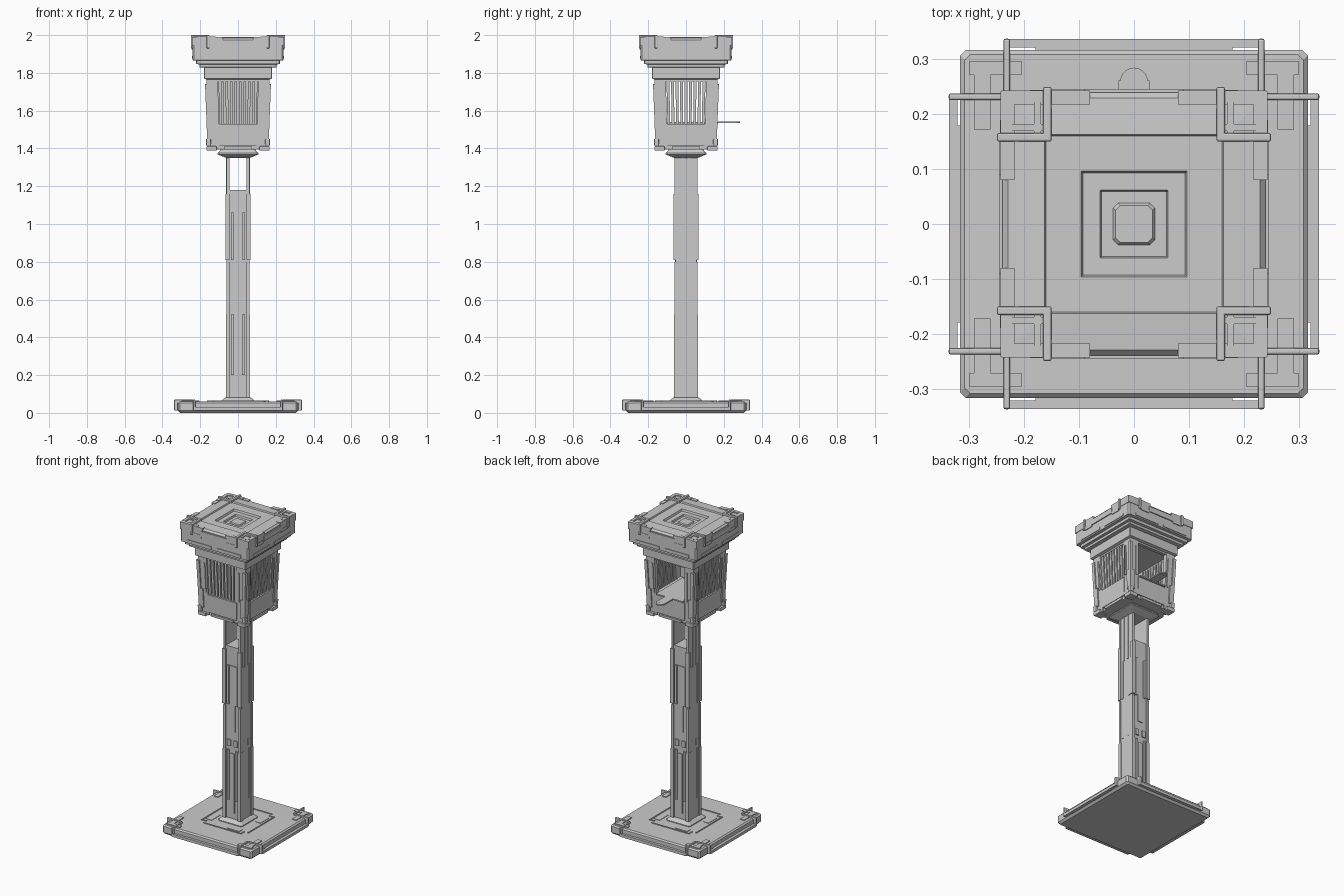
import bpy, bmesh
from math import pi
from mathutils import Matrix, Vector

ALL = (0, 1, 2, 3)   # quarter turns: 0 front, 1 right, 2 back, 3 left


def taper(z):
    # the lantern housing widens slightly towards the roof
    return 1 + 0.09 * max(0, min(1, (z - 1.39) / 0.38))


def finish(name, bm, bevel=0):
    bmesh.ops.recalc_face_normals(bm, faces=bm.faces)
    me = bpy.data.meshes.new(name)
    bm.to_mesh(me)
    bm.free()
    ob = bpy.data.objects.new(name, me)
    bpy.context.collection.objects.link(ob)
    if bevel:
        m = ob.modifiers.new("bevel", "BEVEL")
        m.width, m.segments = bevel, 2
    return ob


def part(name, boxes, turns=(0,), mirror=False, flare=False, bevel=0):
    """Boxes (x0,x1,y0,y1,z0,z1) repeated by quarter turns and x mirroring."""
    bm = bmesh.new()
    for t in turns:
        rot = Matrix.Rotation(t * pi / 2, 3, "Z")
        for s in ((1, -1) if mirror else (1,)):
            for x0, x1, y0, y1, z0, z1 in boxes:
                for v in bmesh.ops.create_cube(bm, size=1)["verts"]:
                    p = Vector((s * (x0 + (v.co.x + .5) * (x1 - x0)),
                                y0 + (v.co.y + .5) * (y1 - y0),
                                z0 + (v.co.z + .5) * (z1 - z0)))
                    p = rot @ p
                    if flare:
                        f = taper(p.z)
                        p.x, p.y = p.x * f, p.y * f
                    v.co = p
    return finish(name, bm, bevel)


def square_loft(name, profile, bevel=0):
    """Stack of chamfered square rings (half width, z, corner cut)."""
    bm = bmesh.new()
    rings = []
    for r, z, c in profile:
        pts = [(r, -r + c), (r, r - c), (r - c, r), (-r + c, r),
               (-r, r - c), (-r, -r + c), (-r + c, -r), (r - c, -r)]
        rings.append([bm.verts.new((x, y, z)) for x, y in pts])
    for a, b in zip(rings, rings[1:]):
        for i in range(8):
            j = (i + 1) % 8
            bm.faces.new((a[i], a[j], b[j], b[i]))
    bm.faces.new(rings[0])
    bm.faces.new(rings[-1])
    return finish(name, bm, bevel)


def corner_clamps(name, ridge, edge, inner, top, low, w):
    # paired hooks folding over the edges beside each corner
    part(name, [(ridge - w, ridge + w, -edge, -inner, top - 0.018, top),
                (ridge - w, ridge + w, -edge, -edge + 0.02, low, top)],
         ALL, True, bevel=0.004)


# --- base ---
square_loft("base_slab", [(0.305, 0, .008), (0.317, 0.012, .01), (0.317, 0.052, .01),
                          (0.309, 0.06, .01), (0.18, 0.061, .01)])
corner_clamps("base_clamps", 0.232, 0.338, 0.235, 0.07, 0.012, 0.006)
part("base_edge_rails", [(-0.228, 0.228, -0.337, -0.322, 0.012, 0.03),
                         (-0.18, 0.18, -0.325, -0.31, 0.012, 0.028)], ALL)
part("base_corner_plates", [(0.205, 0.30, -0.297, -0.272, 0.055, 0.065),
                            (0.262, 0.292, -0.272, -0.172, 0.055, 0.065)], (0, 2), True)
part("base_inlay", [(-0.13, 0.13, -0.165, -0.158, 0.055, 0.065),
                    (0.13, 0.137, -0.165, -0.13, 0.055, 0.065),
                    (0.02, 0.11, -0.145, -0.11, 0.055, 0.064)], ALL)
square_loft("post_collar", [(0.085, 0.055, .01), (0.085, 0.066, .01),
                            (0.07, 0.08, .004), (0.06, 0.082, .004)])

# --- post ---
part("post_core", [(-0.054, 0.054, -0.054, 0.054, 0.06, 1.18)])
part("post_side_plates", [(0.046, 0.06, -0.056, 0.056, 0.06, 1.37)], mirror=True)
part("post_corner_strips", [(0.042, 0.064, -0.064, -0.048, 0.08, 0.52),
                            (0.046, 0.062, -0.062, -0.048, 0.52, 0.80),
                            (0.044, 0.066, -0.066, -0.048, 0.81, 1.16),
                            (0.048, 0.061, -0.061, -0.048, 1.16, 1.37)], ALL, True)
part("post_face_panels", [(0.022, 0.036, -0.062, -0.05, 0.20, 0.52),
                          (0.012, 0.036, -0.061, -0.05, 0.545, 0.585),
                          (-0.02, 0.02, -0.059, -0.05, 0.64, 1.06),
                          (0.024, 0.038, -0.063, -0.05, 0.81, 1.06),
                          (-0.015, 0.015, -0.060, -0.05, 0.12, 0.50)], ALL, True)
part("post_upper_side_ribs", [(0.012, 0.022, -0.064, -0.055, 1.06, 1.36)], (1, 3), True)

# --- lantern housing ---
square_loft("housing_mount", [(0.062, 1.35, .005), (0.108, 1.368, .01),
                              (0.108, 1.375, .01), (0.09, 1.395, .01)])
part("housing_lower_box", [(-0.148, 0.148, -0.148, 0.148, 1.395, 1.525)], flare=True)
part("housing_lower_panels", [(-0.10, 0.10, -0.157, -0.14, 1.415, 1.53),
                              (-0.075, 0.075, -0.16, -0.14, 1.395, 1.41)], ALL, flare=True)
part("housing_corner_walls", [(0.098, 0.152, -0.154, -0.13, 1.395, 1.775),
                              (0.13, 0.154, -0.152, -0.098, 1.395, 1.775)],
     (0, 2), True, True)
part("housing_corner_trim", [(0.128, 0.161, -0.161, -0.145, 1.44, 1.56),
                             (0.142, 0.161, -0.161, -0.145, 1.56, 1.74),
                             (0.108, 0.118, -0.159, -0.145, 1.54, 1.73)], ALL, True, True)
part("housing_corner_feet", [(0.112, 0.167, -0.167, -0.112, 1.388, 1.412),
                             (0.142, 0.167, -0.167, -0.142, 1.412, 1.45)],
     (0, 2), True, True, 0.004)
part("window_headers", [(-0.1, 0.1, -0.15, -0.13, 1.755, 1.775)], ALL, flare=True)
part("window_slats", [(-0.088 + i * 0.022 - 0.007, -0.088 + i * 0.022 + 0.007,
                       -0.148, -0.126, 1.525, 1.76) for i in range(9)],
     (0, 1, 3), flare=True)
part("front_window_pane", [(-0.1, 0.1, -0.13, -0.124, 1.525, 1.76)], flare=True)

# --- tray with rounded pull tab sliding out of the open back ---
part("tray", [(-0.095, 0.095, -0.10, 0.17, 1.533, 1.541),
              (-0.028, 0.028, 0.17, 0.262, 1.534, 1.542)])
bm = bmesh.new()
bmesh.ops.create_cone(bm, cap_ends=True, segments=24, radius1=0.025, radius2=0.025,
                      depth=0.007, matrix=Matrix.Translation((0, 0.26, 1.538)))
finish("tray_tab", bm)

# --- roof ---
square_loft("roof", [(0.165, 1.765, .004), (0.181, 1.77, .004), (0.181, 1.828, .004),
                     (0.205, 1.83, .004), (0.205, 1.845, .004), (0.222, 1.847, .004),
                     (0.222, 1.865, .004), (0.24, 1.867, .008), (0.24, 1.975, .008),
                     (0.23, 1.986, .008), (0.163, 1.99, .002), (0.16, 1.982, .002),
                     (0.097, 1.982, .001), (0.093, 1.97, .001), (0.062, 1.97, .001),
                     (0.059, 1.958, .001), (0.038, 1.958, .009), (0.034, 1.964, .009)])
corner_clamps("roof_clamps", 0.158, 0.25, 0.15, 2.0, 1.93, 0.008)
part("roof_corner_plates", [(0.12, 0.215, -0.242, -0.222, 1.965, 1.992),
                            (0.17, 0.182, -0.222, -0.16, 1.975, 1.993),
                            (0.218, 0.243, -0.242, -0.08, 1.945, 1.99)], ALL, True)
part("roof_side_trim", [(-0.09, 0.09, -0.246, -0.235, 1.935, 1.97),
                        (0.09, 0.15, -0.245, -0.235, 1.925, 1.945),
                        (0.02, 0.19, -0.244, -0.235, 1.875, 1.89)], ALL, True)
